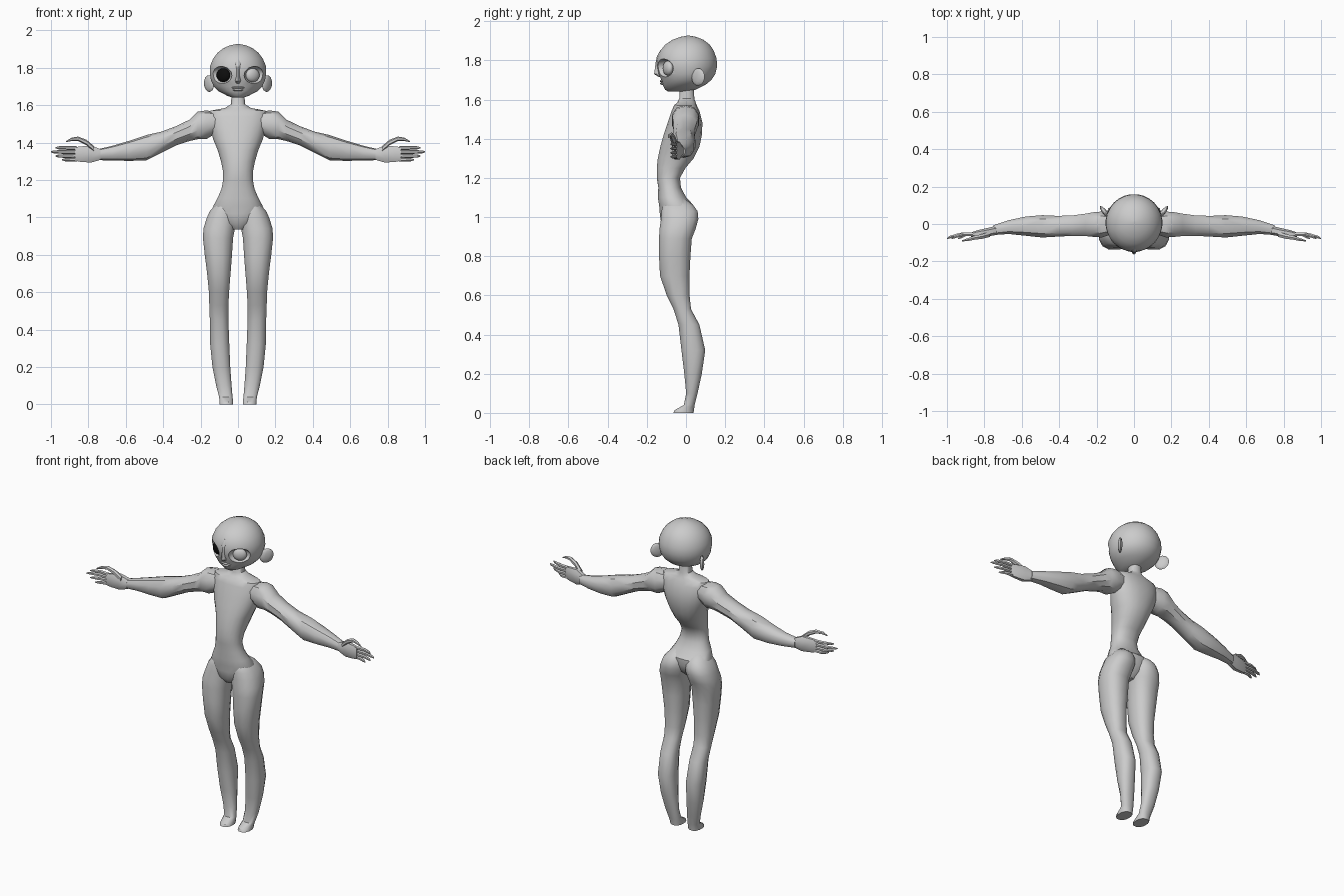
import bpy, bmesh, math
from mathutils import Matrix, Vector


def material(name, c):
    m = bpy.data.materials.new(name)
    m.diffuse_color = (c, c, c, 1)
    return m


GREY = material("clay grey", 0.6)
BLACK = material("pupil black", 0.004)


def finish(bm, name, mirror=False, mat=GREY, angle=38):
    bmesh.ops.recalc_face_normals(bm, faces=bm.faces)
    if mirror:
        new = bmesh.ops.duplicate(bm, geom=bm.verts[:] + bm.edges[:] + bm.faces[:])["geom"]
        for v in new:
            if isinstance(v, bmesh.types.BMVert):
                v.co.x = -v.co.x
        bmesh.ops.reverse_faces(bm, faces=[f for f in new if isinstance(f, bmesh.types.BMFace)])
    me = bpy.data.meshes.new(name)
    bm.to_mesh(me)
    bm.free()
    me.materials.append(mat)
    ob = bpy.data.objects.new(name, me)
    bpy.context.collection.objects.link(ob)
    smooth(ob, angle)
    return ob


def smooth(ob, angle=38):
    bpy.ops.object.select_all(action='DESELECT')
    ob.select_set(True)
    bpy.context.view_layer.objects.active = ob
    bpy.ops.object.shade_smooth_by_angle(angle=math.radians(angle))


def loft(bm, rings, axis='z', n=12, p=1.0):
    """Skin rings (t, lo1, hi1, lo2, hi2) stacked along z (x,y ranges) or x (y,z ranges)."""
    loops = []
    for t, a0, a1, b0, b1 in rings:
        loop = []
        for i in range(n):
            ang = 2 * math.pi * (i + 0.5) / n
            c, s = math.cos(ang), math.sin(ang)
            a = (a0 + a1) / 2 + (a1 - a0) / 2 * math.copysign(abs(c) ** p, c)
            b = (b0 + b1) / 2 + (b1 - b0) / 2 * math.copysign(abs(s) ** p, s)
            loop.append(bm.verts.new((a, b, t) if axis == 'z' else (t, a, b)))
        loops.append(loop)
    for l0, l1 in zip(loops, loops[1:]):
        for i in range(n):
            j = (i + 1) % n
            bm.faces.new((l0[i], l0[j], l1[j], l1[i]))
    bm.faces.new(loops[0])
    bm.faces.new(loops[-1])
    return bm


def ball(center, radii, turn=0, tilt=0, u=20, v=12):
    bm = bmesh.new()
    m = (Matrix.Translation(center) @ Matrix.Rotation(math.radians(turn), 4, 'Z')
         @ Matrix.Rotation(math.radians(tilt), 4, 'X') @ Matrix.Diagonal((*radii, 1)))
    bmesh.ops.create_uvsphere(bm, u_segments=u, v_segments=v, radius=1, matrix=m)
    return bm


def sym(rows):
    return [(z, -x, x, f, b) for z, x, f, b in rows]


# torso with pelvis and neck: (z, half width, front y, back y)
torso = [(0.935, .035, -.10, -.02), (0.97, .085, -.128, .02), (1.02, .13, -.135, .04),
         (1.06, .134, -.138, .04), (1.10, .112, -.145, .002), (1.15, .09, -.142, -.025),
         (1.20, .08, -.15, -.03), (1.25, .082, -.15, -.002), (1.30, .092, -.145, .04),
         (1.36, .11, -.132, .07), (1.42, .135, -.115, .082), (1.48, .15, -.095, .085),
         (1.54, .16, -.075, .07), (1.57, .15, -.062, .056), (1.585, .07, -.045, .05),
         (1.605, .038, -.035, .043), (1.67, .034, -.03, .04)]
finish(loft(bmesh.new(), sym(torso), n=20, p=.9), "torso")

# legs with feet
legs = [(0.0, .025, .10, -.066, .04), (.014, .025, .10, -.06, .042), (.04, .028, .102, -.012, .045),
        (.10, .033, .118, 0, .06), (.20, .04, .138, -.01, .082), (.32, .045, .15, -.025, .10),
        (.45, .05, .152, -.04, .07), (.53, .05, .155, -.065, .027), (.60, .046, .157, -.10, .02),
        (.70, .038, .167, -.135, .02), (.80, .03, .18, -.14, .025), (.89, .024, .19, -.14, .032),
        (.94, .014, .187, -.138, .052), (.99, .005, .172, -.13, .066), (1.03, .006, .155, -.128, .062),
        (1.06, .012, .13, -.12, .04), (1.09, .03, .10, -.10, .0)]
finish(loft(bmesh.new(), legs, n=12, p=.85), "legs", mirror=True)

# arms
arms = [(.10, -.05, .05, 1.46, 1.56), (.17, -.075, .07, 1.418, 1.572), (.215, -.072, .066, 1.418, 1.565),
        (.26, -.067, .058, 1.408, 1.522), (.33, -.066, .048, 1.385, 1.488), (.41, -.07, .046, 1.345, 1.458),
        (.49, -.075, .05, 1.305, 1.44), (.58, -.065, .042, 1.302, 1.41), (.67, -.055, .022, 1.304, 1.383),
        (.75, -.06, -.005, 1.306, 1.364)]
finish(loft(bmesh.new(), arms, 'x', n=10, p=.9), "arms", mirror=True)

# hands: palm, four fingers and a thumb
hand = loft(bmesh.new(), [(.735, -.06, -.008, 1.306, 1.366), (.785, -.068, -.02, 1.29, 1.388),
                          (.84, -.07, -.033, 1.294, 1.382), (.872, -.07, -.045, 1.30, 1.378)],
            'x', n=8, p=.8)


def finger(path):
    loft(hand, [(x, y - r, y + r, z - r, z + r) for x, y, z, r in path], 'x', n=6)


for z0, z1, tip in ((1.31, 1.308, .94), (1.33, 1.328, .975), (1.35, 1.35, 1.0), (1.369, 1.372, .975)):
    mid = (.86 + tip) / 2
    finger([(.86, -.055, z0, .011), (mid, -.056, z1, .0105), (tip - .015, -.07, z1, .008), (tip, -.078, z1, .003)])
finger([(.77, -.055, 1.365, .016), (.81, -.066, 1.4, .015), (.855, -.074, 1.42, .012),
        (.89, -.084, 1.417, .009), (.92, -.09, 1.405, .003)])
finish(hand, "hands", mirror=True)

# head
head_rows = [(1.64, .03, -.09, 0), (1.65, .058, -.107, .05), (1.675, .105, -.12, .10),
             (1.70, .13, -.127, .13), (1.73, .145, -.14, .15), (1.77, .152, -.148, .16),
             (1.81, .15, -.148, .157), (1.85, .133, -.132, .142), (1.88, .11, -.107, .122),
             (1.905, .078, -.07, .09), (1.92, .042, -.028, .052), (1.926, .01, .005, .02)]
head = finish(loft(bmesh.new(), sym(head_rows), n=28), "head")

# hollow the eye sockets out of the head
cutter = finish(ball((.092, -.117, 1.76), (.068, .045, .047), turn=40, u=24), "socket_cutter", mirror=True)
cutter.hide_render = True
cut = head.modifiers.new("sockets", 'BOOLEAN')
cut.object = cutter
cut.operation = 'DIFFERENCE'
bpy.context.view_layer.objects.active = head
bpy.ops.object.modifier_apply(modifier=cut.name)
bpy.data.objects.remove(cutter)
smooth(head)

# eyes, one of them dark
for name, side, mat in (("light_eye", 1, GREY), ("dark_eye", -1, BLACK)):
    finish(ball((side * .078, -.092, 1.76), (.04, .022, .037), turn=side * 28), name, mat=mat)

# nose with brow bridge, lips, ears
nose = [(1.715, .012, -.138, -.10), (1.73, .016, -.163, -.10), (1.75, .011, -.16, -.10),
        (1.79, .012, -.155, -.10), (1.82, .022, -.149, -.10), (1.85, .012, -.132, -.10)]
finish(loft(bmesh.new(), sym(nose), n=10), "nose")
for name, z, w in (("upper_lip", 1.694, .036), ("lower_lip", 1.682, .028)):
    finish(ball((0, -.118, z), (w, .015, .0075), u=12, v=8), name)
finish(ball((.155, .062, 1.715), (.013, .042, .045), turn=-38, tilt=-20, u=10, v=8), "ears", mirror=True)
